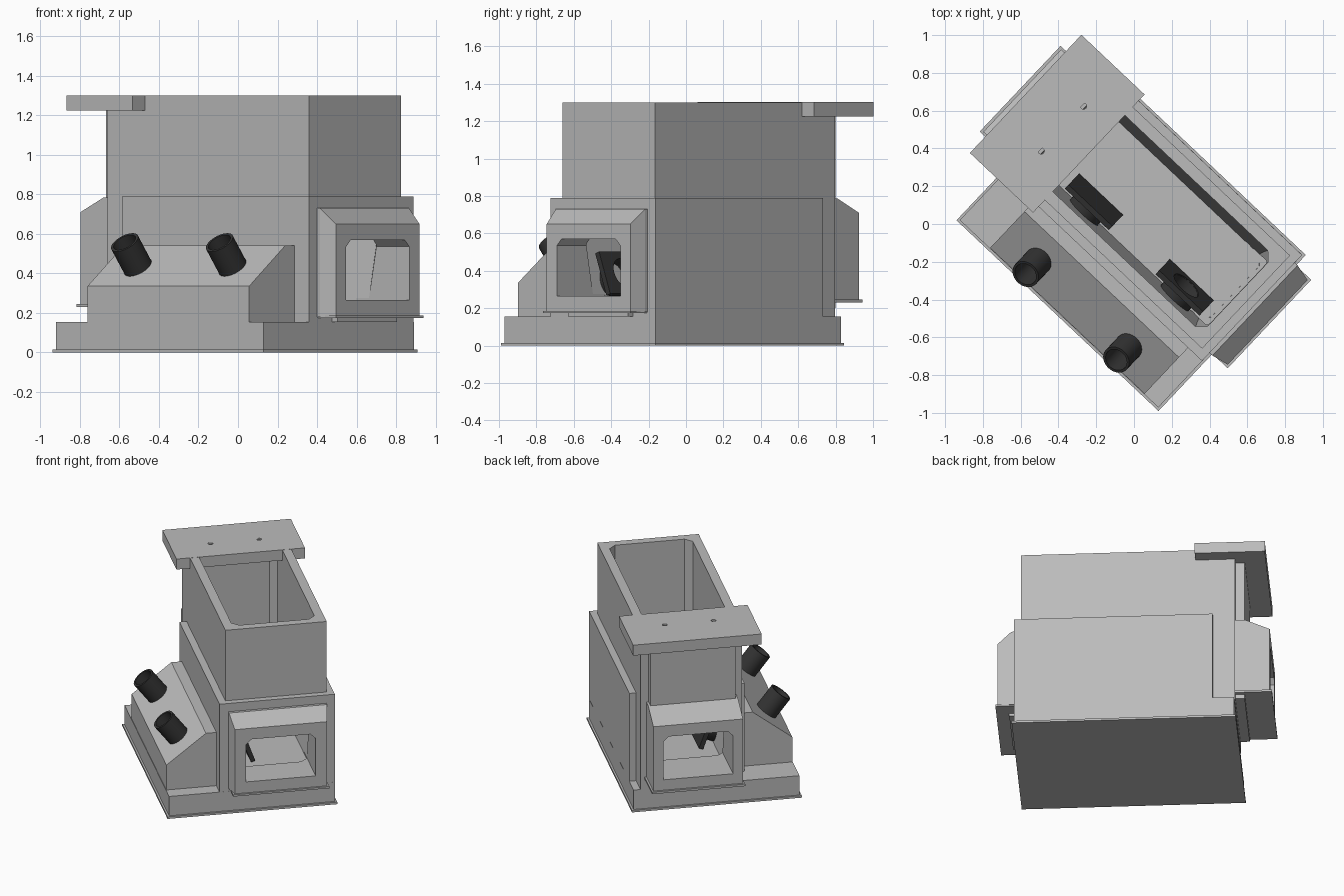
import bpy, bmesh, math
from mathutils import Matrix, Vector

if "Cube" in bpy.data.objects:
    bpy.data.objects.remove(bpy.data.objects["Cube"])

# The model is built in its own axes (u along the length, v across), then turned
TURN = Matrix.Rotation(math.radians(-43.35), 4, 'Z')
VC = 0.107          # centre line of the hopper across its width


def material(name, value):
    m = bpy.data.materials.new(name)
    m.diffuse_color = (value, value, value, 1)
    m.use_nodes = True
    m.node_tree.nodes["Principled BSDF"].inputs["Base Color"].default_value = m.diffuse_color
    return m


GREY = material("cast_grey", 0.5)
BLACK = material("black_rubber", 0.035)


def make(name, bm, mat, smooth=False):
    bmesh.ops.recalc_face_normals(bm, faces=bm.faces)
    me = bpy.data.meshes.new(name)
    bm.to_mesh(me)
    bm.free()
    me.materials.append(mat)
    if smooth:
        me.shade_smooth()
        me.set_sharp_from_angle(angle=math.radians(35))
    ob = bpy.data.objects.new(name, me)
    bpy.context.collection.objects.link(ob)
    return ob


def hull(name, pts, mat=GREY):
    bm = bmesh.new()
    for p in pts:
        bm.verts.new(p)
    bmesh.ops.convex_hull(bm, input=bm.verts)
    bmesh.ops.dissolve_limit(bm, angle_limit=0.002, verts=bm.verts, edges=bm.edges)
    return make(name, bm, mat)


def box(name, u0, u1, v0, v1, z0, z1, mat=GREY):
    return hull(name, [(u, v, z) for u in (u0, u1) for v in (v0, v1) for z in (z0, z1)], mat)


def extrude_u(name, profile, u0, u1):
    return hull(name, [(u, v, z) for u in (u0, u1) for v, z in profile])


def extrude_v(name, profile, v0, v1):
    return hull(name, [(u, v, z) for v in (v0, v1) for u, z in profile])


def aim(loc, axis):
    return Matrix.Translation(loc) @ Vector(axis).to_track_quat('Z', 'X').to_matrix().to_4x4()


def tube(name, start, axis, length, ro, ri, n=32):
    """Hollow pipe with closed rims."""
    bm = bmesh.new()
    rings = [[bm.verts.new((r * math.cos(2 * math.pi * i / n), r * math.sin(2 * math.pi * i / n), z))
              for i in range(n)] for r, z in ((ro, 0), (ro, length), (ri, length), (ri, 0))]
    for k in range(4):
        a, b = rings[k], rings[(k + 1) % 4]
        for i in range(n):
            j = (i + 1) % n
            bm.faces.new((a[i], a[j], b[j], b[i]))
    bm.transform(aim(start, axis))
    return make(name, bm, BLACK, True)


def rod(name, start, axis, length, r, n=32):
    bm = bmesh.new()
    bmesh.ops.create_cone(bm, cap_ends=True, segments=n, radius1=r, radius2=r, depth=length)
    bm.transform(aim(start, axis))
    return make(name, bm, BLACK)


def boolean(target, tools, op):
    for t in tools:
        md = target.modifiers.new("b", 'BOOLEAN')
        md.operation, md.solver, md.object = op, 'EXACT', t
    dg = bpy.context.evaluated_depsgraph_get()
    me = bpy.data.meshes.new_from_object(target.evaluated_get(dg))
    target.modifiers.clear()
    target.data = me
    me.materials.clear()
    me.materials.append(GREY if target.name != "nozzle_plate" and
                        not target.name.startswith("nozzle_plate") else BLACK)
    for t in tools:
        bpy.data.objects.remove(t)


# Base with thin foot flange
box("foot_flange", -0.697, 0.774, -0.631, 0.505, 0, 0.015)
box("base", -0.685, 0.760, -0.618, 0.492, 0.005, 0.155)

# Hopper body: lower casing, tall bin, back column and the two end ducts
body = box("hopper_body", -0.545, 0.7595, -0.28, 0.4915, 0.15, 0.79)
tall_bin = box("tall_bin", -0.688, 0.715, VC - 0.339, VC + 0.339, 0.145, 1.30)
column = box("back_column", -0.75, -0.62, VC - 0.285, VC + 0.285, 0.20, 1.25)
back_duct = extrude_v("back_duct", [(-0.61, 0.24), (-0.915, 0.24), (-0.915, 0.71),
                                    (-0.82, 0.71), (-0.752, 0.785), (-0.61, 0.785)],
                      VC - 0.30, VC + 0.30)
front_duct = hull("front_duct", [(u, VC + s * w, z) for s in (-1, 1) for u, w, z in
                                 ((0.70, 0.328, 0.18), (0.70, 0.328, 0.73), (0.78, 0.328, 0.73),
                                  (0.78, 0.328, 0.18), (0.872, 0.308, 0.65), (0.872, 0.308, 0.18))])
boolean(body, [tall_bin, column, back_duct, front_duct], 'UNION')


# Inside: chamfered bin cavity tapering to the floor, and a window at each end
def section(z, u0, u1, w, c=0.045):
    return [(u, VC + s * v, z) for s in (-1, 1)
            for u, v in ((u0, w - c), (u0 + c, w), (u1 - c, w), (u1, w - c))]


def window(name, u0, u1, z0, z1):
    w, c = 0.233, 0.035
    half = [(w, z0), (w, z1 - c), (w - c, z1)]
    return extrude_u(name, [(VC + s * v, z) for s in (-1, 1) for v, z in half], u0, u1)


cavity = hull("cavity", section(1.4, -0.63, 0.655, 0.278) + section(0.60, -0.63, 0.655, 0.278)
              + section(0.26, -0.61, 0.635, 0.231))
boolean(body, [cavity, window("w1", 0.5, 1.1, 0.265, 0.57),
               window("w2", -1.1, -0.5, 0.32, 0.63)], 'DIFFERENCE')

# Thin lips under the end ducts
box("back_duct_lip", -0.93, -0.60, VC - 0.312, VC + 0.312, 0.23, 0.245)
box("front_duct_lip", 0.75, 0.885, VC - 0.322, VC + 0.322, 0.173, 0.186)
box("front_duct_foot", 0.75, 0.80, VC - 0.22, VC + 0.22, 0.155, 0.175)

# Mounting plate on top with two bolt holes
plate = box("top_plate", -0.89, -0.43, VC - 0.43, VC + 0.43, 1.225, 1.301)
boolean(plate, [rod("hole", (-0.622, VC + s * 0.163, 1.26), (0, 0, 1), 0.3, 0.016, 16)
                for s in (-1, 1)], 'DIFFERENCE')

# Sloped side box
extrude_u("side_box", [(-0.615, 0.15), (-0.615, 0.335), (-0.35, 0.54), (-0.27, 0.54),
                       (-0.27, 0.15)], -0.467, 0.658)

# Pipes on the slope and matching nozzles inside the bin
tilt = math.radians(20)
facing = Vector((0, math.cos(tilt), math.sin(tilt)))
for side in (-1, 1):
    u = 0.095 + side * 0.33
    tube("pipe", (u, -0.462, 0.395), (0, -0.612, 0.791), 0.205, 0.076, 0.062)
    centre = Vector((u, -0.06, 0.385))
    bm = bmesh.new()
    bmesh.ops.create_cube(bm, size=1)
    bm.transform(Matrix.Translation(centre) @ Matrix.Rotation(tilt, 4, 'X')
                 @ Matrix.Diagonal((0.32, 0.03, 0.24, 1)))
    nozzle = make("nozzle_plate", bm, BLACK)
    boolean(nozzle, [rod("bore", centre, facing, 0.2, 0.085)], 'DIFFERENCE')
    tube("nozzle_neck", centre - facing * 0.14, facing, 0.15, 0.10, 0.083)

# Turn the finished model into place
for ob in bpy.data.objects:
    ob.data.transform(TURN)
